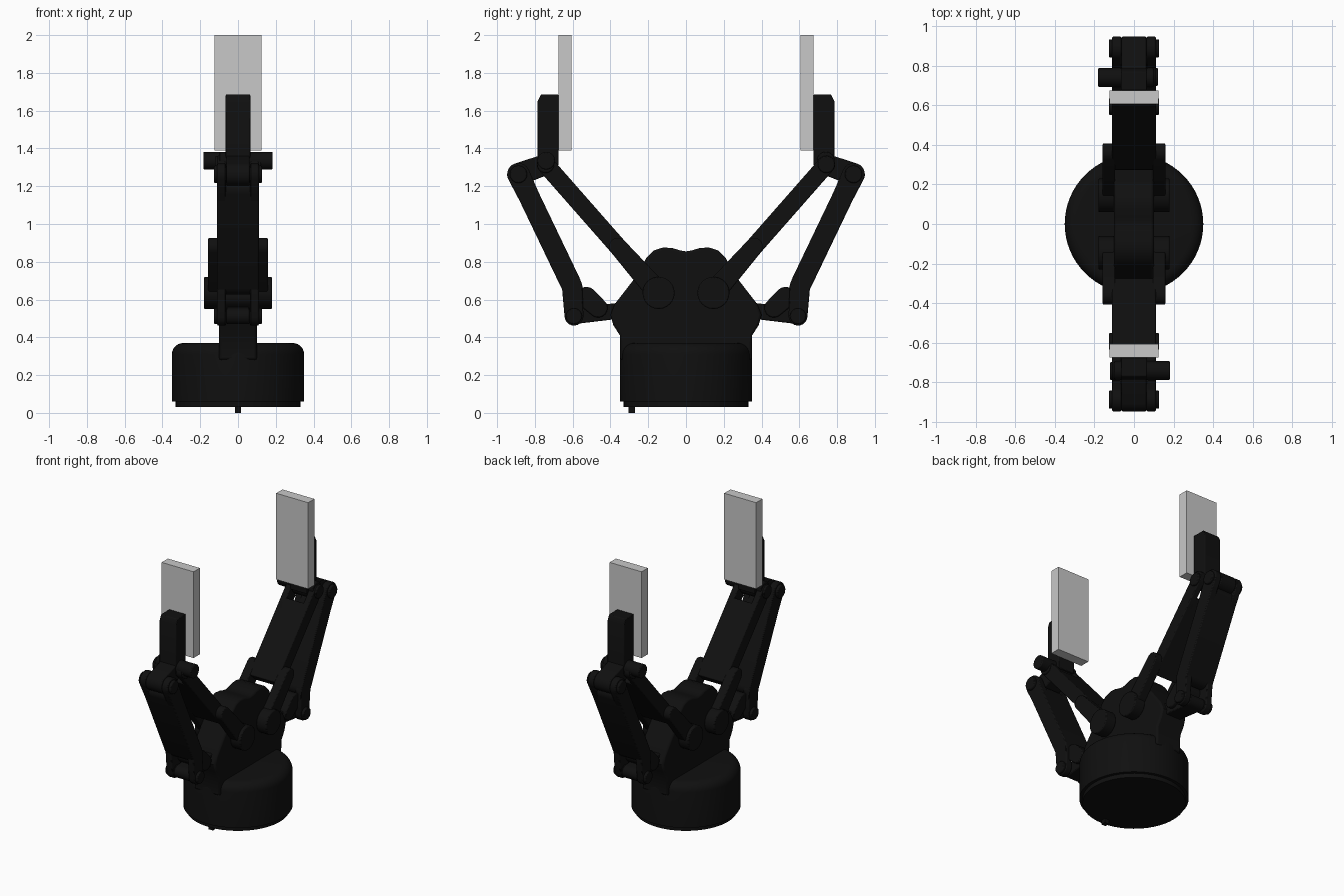
import bpy, bmesh, math
from mathutils import Vector

if "Cube" in bpy.data.objects:
    bpy.data.objects.remove(bpy.data.objects["Cube"], do_unlink=True)


def material(name, v):
    m = bpy.data.materials.new(name)
    m.use_nodes = True
    m.diffuse_color = (v, v, v, 1)
    bsdf = m.node_tree.nodes["Principled BSDF"]
    bsdf.inputs["Base Color"].default_value = (v, v, v, 1)
    bsdf.inputs["Roughness"].default_value = 0.6
    return m


BLACK = material("black_plastic", 0.005)
GREY = material("pad_grey", 0.58)
parts = []


def finish(name, bm, mat, bevel=0.0):
    bmesh.ops.recalc_face_normals(bm, faces=bm.faces[:])
    me = bpy.data.meshes.new(name)
    bm.to_mesh(me)
    bm.free()
    me.materials.append(mat)
    ob = bpy.data.objects.new(name, me)
    bpy.context.collection.objects.link(ob)
    if bevel:
        b = ob.modifiers.new("soft_edges", "BEVEL")
        b.width, b.segments = bevel, 2
        b.limit_method, b.angle_limit = "ANGLE", math.radians(40)
    parts.append(ob)


def prism(name, pts, x0, x1, mat=BLACK, s=1, bevel=0.006):
    """Extrude a (y, z) outline from x0 to x1; s = -1 turns it half round z."""
    bm = bmesh.new()
    a = [bm.verts.new((s * x0, s * y, z)) for y, z in pts]
    b = [bm.verts.new((s * x1, s * y, z)) for y, z in pts]
    bm.faces.new(a)
    bm.faces.new(b[::-1])
    for i in range(len(pts)):
        j = (i + 1) % len(pts)
        bm.faces.new((a[i], b[i], b[j], a[j]))
    finish(name, bm, mat, bevel)


def capsule(p, q, r, r2=None, n=10):
    """Outline of a rounded bar between two (y, z) points."""
    d = Vector(q) - Vector(p)
    t = math.atan2(d.y, d.x)
    out = []
    for c, rad, start in ((q, r if r2 is None else r2, t - math.pi / 2), (p, r, t + math.pi / 2)):
        out += [(c[0] + rad * math.cos(start + math.pi * i / n),
                 c[1] + rad * math.sin(start + math.pi * i / n)) for i in range(n + 1)]
    return out


def circle(c, r, n=24):
    return [(c[0] + r * math.cos(2 * math.pi * i / n),
             c[1] + r * math.sin(2 * math.pi * i / n)) for i in range(n)]


def rect(y0, z0, y1, z1):
    return [(y0, z0), (y1, z0), (y1, z1), (y0, z1)]


def lerp(p, q, t):
    return (p[0] + (q[0] - p[0]) * t, p[1] + (q[1] - p[1]) * t)


def lathe(name, profile, n=64):
    bm = bmesh.new()
    rings = [[bm.verts.new((r * math.cos(2 * math.pi * i / n), r * math.sin(2 * math.pi * i / n), z))
              for i in range(n)] for r, z in profile]
    bm.faces.new(rings[0])
    bm.faces.new(rings[-1])
    for lo, hi in zip(rings, rings[1:]):
        for i in range(n):
            j = (i + 1) % n
            bm.faces.new((lo[i], lo[j], hi[j], hi[i]))
    finish(name, bm, BLACK)


# Round base with a lower lip, a rounded shoulder and a locating peg
shoulder = [(0.29 + 0.06 * math.cos(a), 0.31 + 0.06 * math.sin(a))
            for a in [math.pi / 2 * i / 6 for i in range(7)]]
lathe("base", [(0.33, 0.03), (0.33, 0.06), (0.35, 0.06)] + shoulder)
prism("locating_peg", rect(-0.305, 0.0, -0.27, 0.05), -0.017, 0.017, bevel=0)

# Upright narrow body with two lobes on top
half = [(0.348, 0.28), (0.35, 0.41), (0.385, 0.465), (0.40, 0.52), (0.378, 0.575),
        (0.25, 0.74), (0.21, 0.82), (0.17, 0.86), (0.12, 0.876), (0.07, 0.872), (0.03, 0.86)]
prism("body", half + [(0.0, 0.855)] + [(-y, z) for y, z in half[::-1]], -0.10, 0.10, bevel=0.012)

# Joint centres in (y, z)
ROOT, TIP = (0.145, 0.635), (0.743, 1.315)
ELBOW, BEND, HEEL = (0.887, 1.263), (0.603, 0.67), (0.593, 0.512)

for s, side in ((1, "back"), (-1, "front")):
    def add(name, pts, x0, x1, **kw):
        prism(f"{side}_{name}", pts, x0, x1, s=s, **kw)

    # Inner arm: plate, fork cheeks at the root and ears at the tip
    d = (Vector(TIP) - Vector(ROOT)).normalized()
    nrm = Vector((-d.y, d.x)) * 0.047
    a, b = Vector(lerp(ROOT, TIP, 0.27)), Vector(lerp(ROOT, TIP, 0.88))
    add("inner_arm", [tuple(v) for v in (a - nrm, b - nrm, b + nrm, a + nrm)], -0.11, 0.11)
    for e, ear in ((1, "left"), (-1, "right")):
        add(f"arm_cheek_{ear}", capsule(ROOT, lerp(ROOT, TIP, 0.36), 0.06, 0.047), e * 0.095, e * 0.158)
        add(f"arm_hub_{ear}", circle(ROOT, 0.085), e * 0.10, e * 0.18)
        add(f"arm_ear_{ear}", capsule(lerp(ROOT, TIP, 0.8), TIP, 0.047), e * 0.066, e * 0.11)
        add(f"tip_boss_{ear}", circle(TIP, 0.045), e * 0.06, e * 0.122)
        # Lower fork of the outer link and its joint bosses
        add(f"heel_ear_{ear}", capsule(HEEL, BEND, 0.05, 0.054), e * 0.064, e * 0.11)
        add(f"heel_boss_{ear}", circle(HEEL, 0.042), e * 0.06, e * 0.127)
        add(f"elbow_boss_{ear}", circle(ELBOW, 0.046), e * 0.06, e * 0.127)
        add(f"elbow_ear_{ear}", capsule(lerp(BEND, ELBOW, 0.8), ELBOW, 0.055, 0.06), e * 0.064, e * 0.11)

    # Outer link and the knuckle joining it to the body
    add("outer_link", capsule(lerp(BEND, ELBOW, 0.02), lerp(BEND, ELBOW, 0.86), 0.055), -0.11, 0.11)
    add("knuckle", capsule((0.32, 0.545), HEEL, 0.042), -0.06, 0.06)
    add("knuckle_hump", capsule((0.465, 0.555), (0.527, 0.612), 0.05, 0.055), -0.085, 0.085)

    # Finger: coupler, upright holder, hinge pin and pad
    add("coupler", capsule(TIP, ELBOW, 0.055, 0.06), -0.062, 0.062)
    add("finger_holder", [(0.675, 1.31), (0.785, 1.31), (0.785, 1.65), (0.768, 1.685), (0.675, 1.685)],
        -0.065, 0.065, bevel=0.004)
    add("hinge_pin", circle((0.74, 1.335), 0.047), -0.183, 0.10)
    add("finger_pad", rect(0.605, 1.39, 0.675, 2.0), -0.125, 0.125, mat=GREY, bevel=0)

# Smooth the rounded parts while keeping hard edges
bpy.ops.object.select_all(action="DESELECT")
for ob in parts:
    ob.select_set(True)
bpy.context.view_layer.objects.active = parts[0]
bpy.ops.object.shade_smooth_by_angle(angle=math.radians(35))
